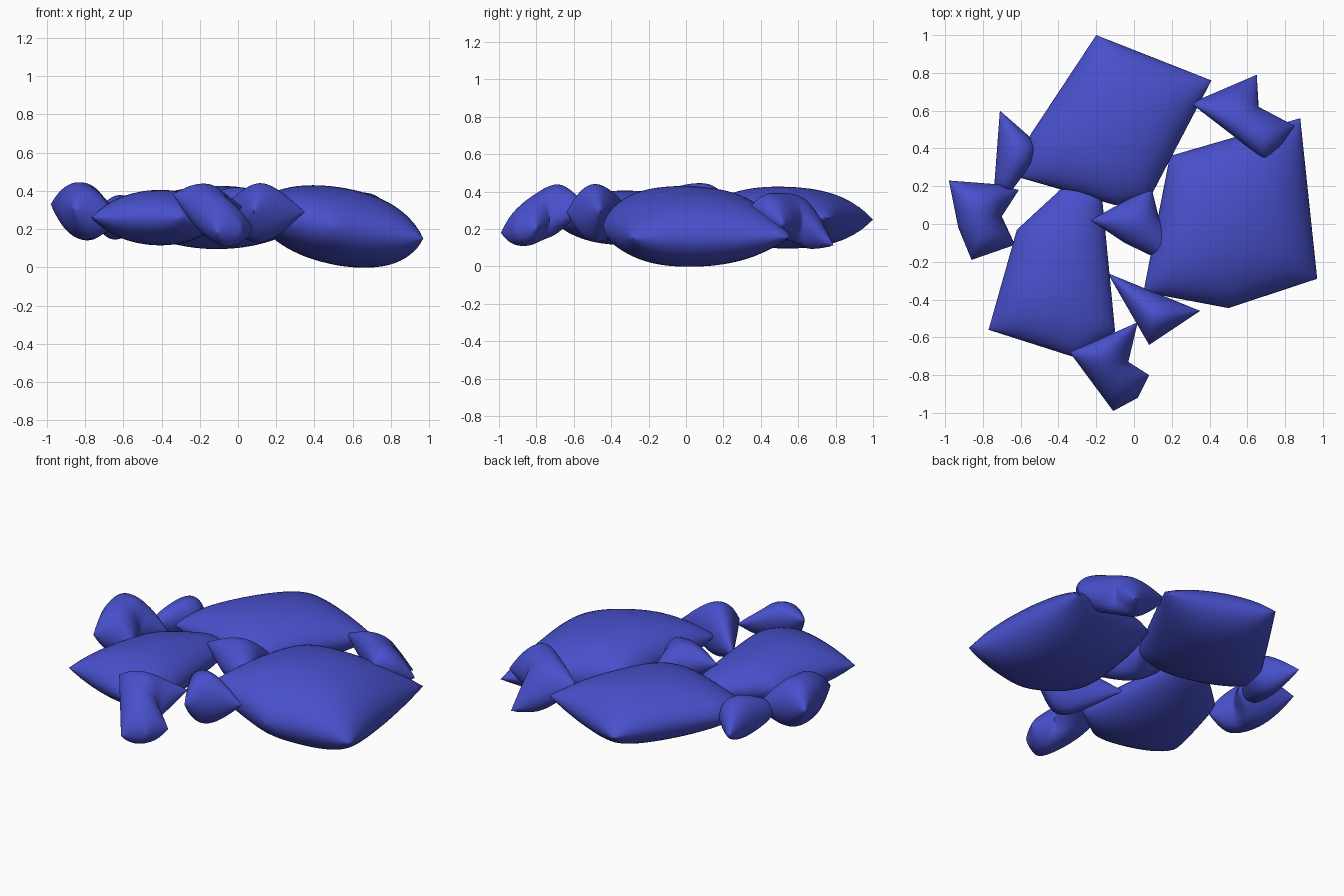
import bpy, bmesh, math
from mathutils import Vector

if "Cube" in bpy.data.objects:
    bpy.data.objects.remove(bpy.data.objects["Cube"])

SIDE, RINGS, LINES = 14, 16, 48

blue = bpy.data.materials.new("blue")
blue.diffuse_color = (0.065, 0.08, 0.6, 1)
blue.use_nodes = True
blue.node_tree.nodes["Principled BSDF"].inputs["Base Color"].default_value = blue.diffuse_color


def ray(p, d, pts):
    """Distance from p along d to the first outline edge."""
    best = 1e9
    for a, b in zip(pts, pts[1:] + pts[:1]):
        e, w = b - a, a - p
        den = d.cross(e)
        if abs(den) > 1e-9:
            t, u = w.cross(e) / den, w.cross(d) / den
            if t > 1e-9 and -1e-6 <= u <= 1 + 1e-6:
                best = min(best, t)
    return best


def puff(p, pts):
    """Inflated height: harmonic mean of opposite wall distances."""
    total = 0
    for i in range(LINES):
        a = math.pi * (i + 0.37) / LINES
        d = Vector((math.cos(a), math.sin(a)))
        total += 1 / (ray(p, d, pts) * ray(p, -d, pts))
    return math.sqrt(LINES / total)


def seam_z(p, pts, zs):
    """Smoothly blend the corner heights across the panel."""
    n, num, den = len(pts), 0, 0
    vs = [q - p for q in pts]
    half = [math.tan(math.atan2(vs[i].cross(vs[(i + 1) % n]),
                                vs[i].dot(vs[(i + 1) % n])) / 2) for i in range(n)]
    for i in range(n):
        w = (half[i - 1] + half[i]) / vs[i].length
        num, den = num + w * zs[i], den + w
    return num / den


def cushion(name, outline, center, height):
    pts = [Vector(c[:2]) for c in outline]
    zs = [c[2] for c in outline]
    c = Vector(center)
    rim = []
    for i in range(len(outline)):
        a, b = Vector(outline[i]), Vector(outline[(i + 1) % len(outline)])
        rim += [a.lerp(b, k / SIDE) for k in range(SIDE)]
    # sample one sheet, then mirror it about the seam
    sheet = [[(c, seam_z(c, pts, zs), puff(c, pts))]]
    for r in range(1, RINGS):
        s = math.sin(r / RINGS * math.pi / 2)
        row = [c.lerp(q.xy, s) for q in rim]
        sheet.append([(p, seam_z(p, pts, zs), puff(p, pts)) for p in row])
    k = height / max(h for row in sheet for _, _, h in row)
    bm = bmesh.new()
    edge = [bm.verts.new(q) for q in rim]
    n = len(rim)
    for sign in (1, -1):
        rows = [[bm.verts.new((p.x, p.y, z + sign * k * h)) for p, z, h in row]
                for row in sheet] + [edge]
        for j in range(n):
            m = (j + 1) % n
            bm.faces.new((rows[0][0], rows[1][j], rows[1][m]))
            for r in range(1, RINGS):
                bm.faces.new((rows[r][j], rows[r + 1][j], rows[r + 1][m], rows[r][m]))
    bmesh.ops.recalc_face_normals(bm, faces=bm.faces)
    me = bpy.data.meshes.new(name)
    bm.to_mesh(me)
    bm.free()
    ob = bpy.data.objects.new(name, me)
    bpy.context.collection.objects.link(ob)
    me.materials.append(blue)
    bpy.ops.object.select_all(action='DESELECT')
    ob.select_set(True)
    bpy.context.view_layer.objects.active = ob
    bpy.ops.object.shade_smooth_by_angle(angle=math.radians(60))


# Three large cushions
cushion("back_cushion", [(-.2, 1, .25), (-.55, .47, .26), (-.62, .25, .26), (-.1, .1, .27),
                         (.08, .13, .27), (.41, .76, .26)], (-.1, .5), .165)
cushion("right_cushion", [(.19, .36, .26), (.05, -.36, .3), (.5, -.445, .21),
                          (.97, -.29, .15), (.88, .56, .16)], (.52, .05), .205)
cushion("left_cushion", [(-.77, -.56, .26), (-.3, -.71, .26), (-.1, -.57, .26), (-.17, .15, .26),
                         (-.22, .21, .26), (-.37, .2, .26), (-.62, -.03, .26)], (-.38, -.25), .145)
# Small cushions filling the gaps
cushion("back_right_small_cushion", [(.3, .64, .3), (.69, .34, .31), (.78, .42, .28), (.85, .52, .22),
                                     (.66, .62, .25), (.65, .79, .11)], (.62, .57), .13)
cushion("back_left_small_cushion", [(-.71, .6, .24), (-.74, .2, .25), (-.66, .16, .26),
                                    (-.54, .32, .28), (-.52, .4, .28), (-.55, .46, .27)], (-.63, .35), .115)
cushion("far_left_small_cushion", [(-.98, .23, .33), (-.93, -.02, .31), (-.86, -.19, .3), (-.63, -.11, .25),
                                   (-.7, .04, .28), (-.61, .18, .25), (-.72, .21, .28)], (-.8, .05), .15)
cushion("center_small_cushion", [(-.23, .02, .34), (-.05, -.1, .3), (.2, -.22, .27), (.235, -.21, .27),
                                 (.235, -.12, .27), (.13, .04, .29), (.09, .2, .28)], (.06, .0), .12)
cushion("front_triangle_cushion", [(-.14, -.26, .27), (.08, -.64, .29), (.35, -.46, .29)],
        (.09, -.46), .155)
cushion("front_small_cushion", [(-.34, -.68, .38), (-.11, -.99, .18), (.02, -.92, .19), (.08, -.8, .2),
                                (-.03, -.73, .25), (.02, -.52, .32)], (-.09, -.75), .13)
